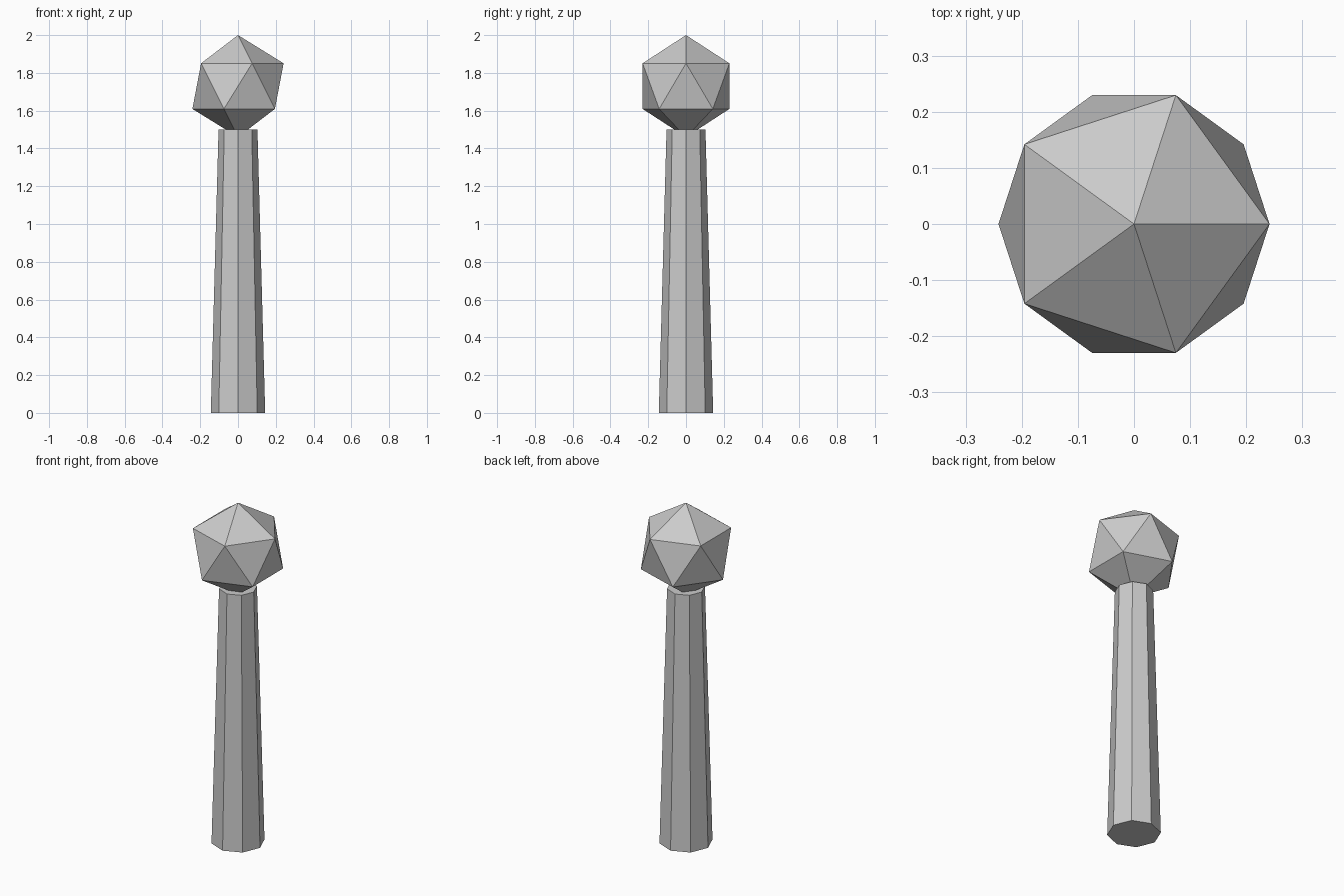
import bpy

if "Cube" in bpy.data.objects:
    bpy.data.objects.remove(bpy.data.objects["Cube"])

SHAFT_HEIGHT = 1.5
KNOB_RADIUS = 0.27

# Tapered eight-sided shaft standing on the ground
bpy.ops.mesh.primitive_cone_add(vertices=8, radius1=0.144, radius2=0.103,
                                depth=SHAFT_HEIGHT,
                                location=(0, 0, SHAFT_HEIGHT / 2))
bpy.context.object.name = "shaft"

# Faceted knob, its lowest point sunk into the shaft top
bpy.ops.mesh.primitive_ico_sphere_add(subdivisions=1, radius=KNOB_RADIUS,
                                      location=(0, 0, 2 - KNOB_RADIUS))
bpy.context.object.name = "knob"
